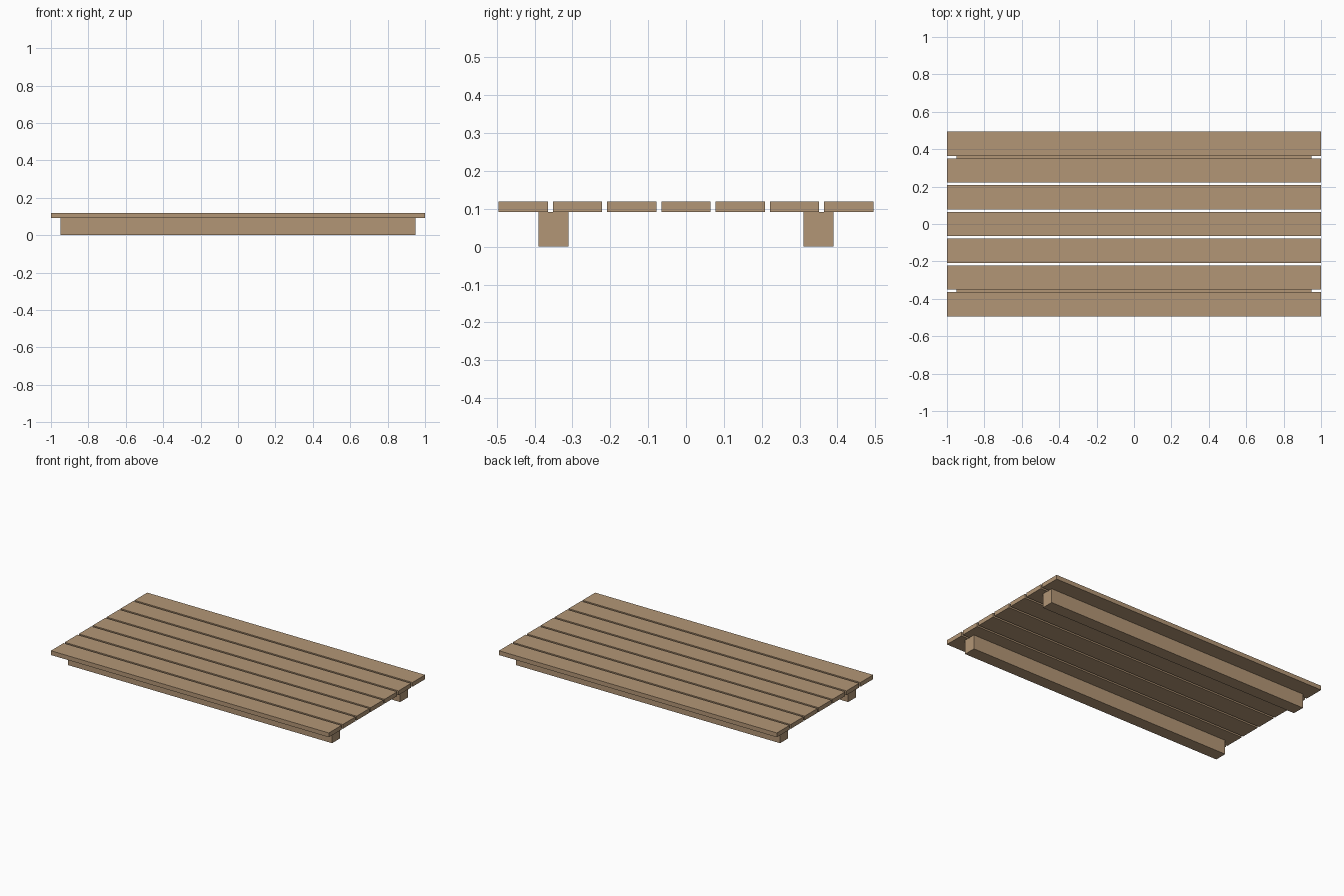
import bpy

if "Cube" in bpy.data.objects:
    bpy.data.objects.remove(bpy.data.objects["Cube"], do_unlink=True)

# Single timber colour
TIMBER = (0.45, 0.305, 0.18, 1.0)
wood = bpy.data.materials.new("light_timber")
wood.use_nodes = True
wood.diffuse_color = TIMBER
wood.node_tree.nodes["Principled BSDF"].inputs["Base Color"].default_value = TIMBER


def board(name, length, width, y, bottom, top):
    """Flat-faced timber running along x."""
    bpy.ops.mesh.primitive_cube_add(size=1, location=(0, y, (bottom + top) / 2))
    obj = bpy.context.object
    obj.name = name
    obj.scale = (length, width, top - bottom)
    bpy.ops.object.transform_apply(location=False, rotation=False, scale=True)
    obj.data.materials.append(wood)
    return obj


RUNNER_TOP = 0.092
DECK_TOP = 0.12
PLANKS = 7
PITCH = 0.1432

# Two runners under the deck
for side, y in (("front", -0.35), ("back", 0.35)):
    board(f"{side}_runner", 1.9, 0.08, y, 0, RUNNER_TOP)

# Evenly gapped deck planks
for i in range(PLANKS):
    y = (i - (PLANKS - 1) / 2) * PITCH
    board(f"deck_plank_{i + 1}", 2, 0.13, y, RUNNER_TOP, DECK_TOP)
